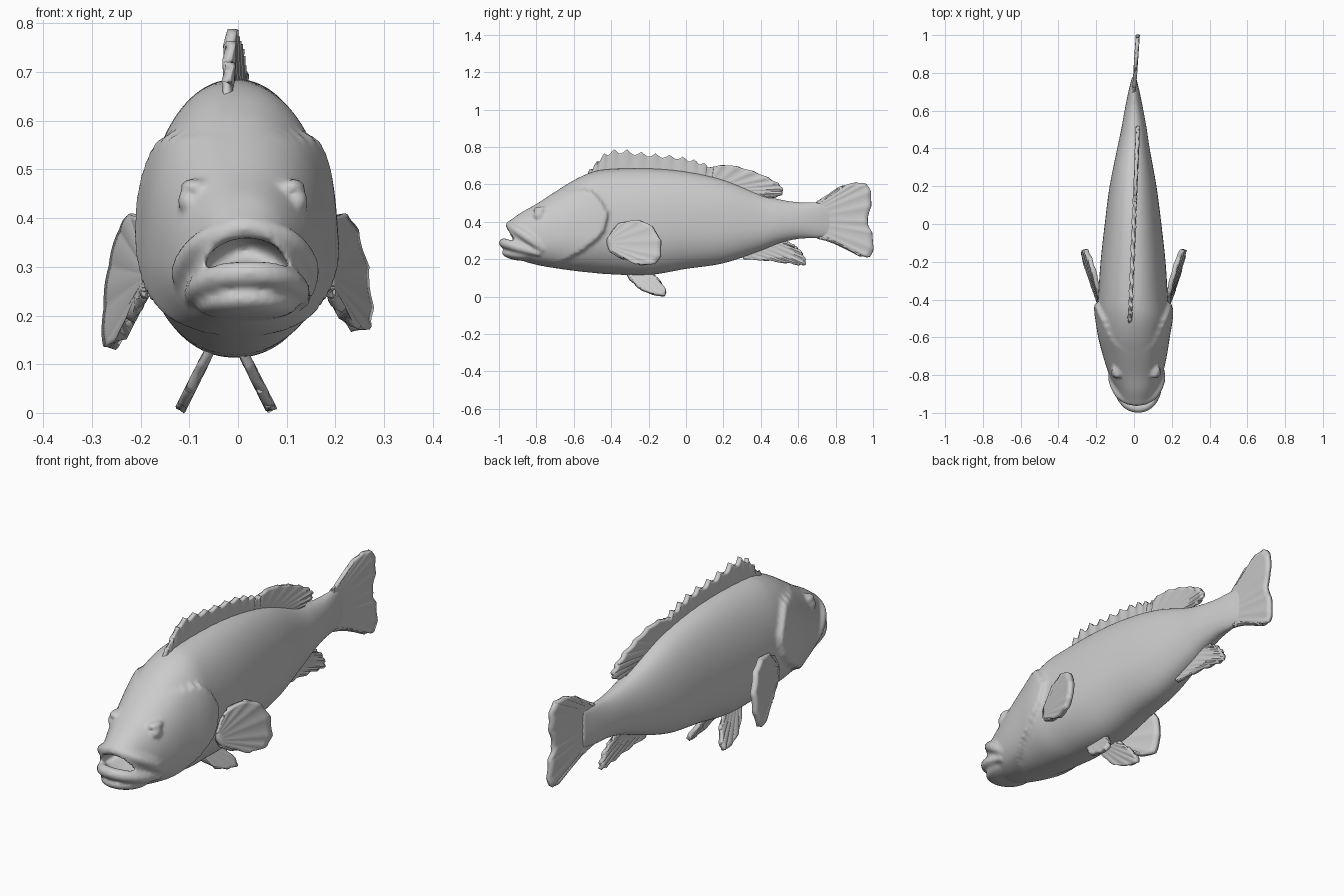
import bpy, bmesh, math
from mathutils import Vector

if "Cube" in bpy.data.objects:
    bpy.data.objects.remove(bpy.data.objects["Cube"], do_unlink=True)

grey = bpy.data.materials.new("plain grey")
grey.use_nodes = True
GREY = (0.6, 0.6, 0.6, 1)
grey.diffuse_color = GREY
grey.node_tree.nodes["Principled BSDF"].inputs["Base Color"].default_value = GREY


def spline(points, n):
    """Catmull-Rom curve through points, sampled n + 1 times."""
    p = [Vector(q) for q in points]
    p = [p[0] * 2 - p[1]] + p + [p[-1] * 2 - p[-2]]
    out = []
    for k in range(n + 1):
        s = k / n * (len(p) - 3)
        i = min(int(s), len(p) - 4)
        t = s - i
        a, b, c, d = p[i:i + 4]
        out.append(b + (c - a) * (t / 2) + (a * 2 - b * 5 + c * 4 - d) * (t * t / 2)
                   + (b * 3 - a - c * 3 + d) * (t ** 3 / 2))
    return out


def finish(name, bm):
    bmesh.ops.recalc_face_normals(bm, faces=bm.faces)
    me = bpy.data.meshes.new(name)
    bm.to_mesh(me)
    bm.free()
    ob = bpy.data.objects.new(name, me)
    bpy.context.collection.objects.link(ob)
    me.materials.append(grey)
    return ob


def select(*obs):
    bpy.ops.object.select_all(action='DESELECT')
    for ob in obs:
        ob.select_set(True)
    bpy.context.view_layer.objects.active = obs[0]


def grid_faces(bm, rows, closed=False):
    for r, s in zip(rows, rows[1:]):
        for j in range(len(r) - (not closed)):
            k = (j + 1) % len(r)
            bm.faces.new((r[j], r[k], s[k], s[j]))


def ball(name, centre, size, bend=0):
    """Ellipsoid, optionally drooping at its sides."""
    bm = bmesh.new()
    bmesh.ops.create_uvsphere(bm, u_segments=32, v_segments=20, radius=1)
    for v in bm.verts:
        v.co = Vector([c * s for c, s in zip(v.co, size)])
        v.co.z -= bend * v.co.x ** 2
        v.co += Vector(centre)
    return finish(name, bm)


def tube(name, points, radii):
    """Round tube of varying thickness, closed at both ends."""
    path = spline([(*p, r) for p, r in zip(points, radii)], 40)
    bm = bmesh.new()
    rows = []
    for i, q in enumerate(path):
        a, b = path[max(i - 1, 0)].xyz, path[min(i + 1, 40)].xyz
        side = (b - a).cross(Vector((0, 0, 1))).normalized()
        up = side.cross(b - a).normalized()
        rows.append([bm.verts.new(q.xyz + (side * math.cos(t) + up * math.sin(t)) * q[3])
                     for t in (j * math.tau / 14 for j in range(14))])
    grid_faces(bm, rows, True)
    bm.faces.new(rows[0])
    bm.faces.new(rows[-1])
    return finish(name, bm)


# Body stations: y, top, bottom, half width, sideways offset
stations = [(-.96, .395, .32, .045, .015), (-.93, .415, .24, .085, .015), (-.88, .45, .195, .108, .015),
            (-.8, .495, .17, .138, .01), (-.7, .56, .152, .163, .005), (-.6, .622, .138, .18, 0),
            (-.5, .666, .127, .188, 0), (-.4, .682, .119, .185, -.005), (-.2, .685, .115, .172, -.005),
            (0, .668, .148, .15, -.005), (.2, .625, .178, .124, -.005), (.4, .548, .245, .086, -.003),
            (.5, .52, .285, .068, 0), (.6, .505, .308, .05, 0), (.7, .505, .312, .03, 0), (.78, .5, .32, .01, 0)]
bm = bmesh.new()
rows = []
for y, top, bottom, w, cx in spline(stations, 220):
    mid = bottom + (top - bottom) * .42
    row = []
    for j in range(72):
        t = j * math.tau / 72
        c, s = math.cos(t), math.sin(t)
        x = math.copysign(abs(c) ** .93, c) * w
        z = mid + math.copysign(abs(s) ** .93, s) * ((top - mid) if s > 0 else (mid - bottom))
        # Raised gill cover with a sharp, rounded rear edge
        edge = -.42 - .1 * ((z - .42) / .15) ** 2 - y
        if edge > 0 and z < .57:
            x += math.copysign(.024 * math.exp(-edge / .16) * min(1, abs(c) * 1.5), c)
        row.append(bm.verts.new((x + cx, y, z)))
    rows.append(row)
grid_faces(bm, rows, True)
bm.faces.new(rows[0])
bm.faces.new(rows[-1])
body = finish("body", bm)

# Open mouth cavity
cavity = ball("mouth_cutter", (.017, -.96, .333), (.098, .17, .042), 6)
cavity.hide_render = True
cut = body.modifiers.new("mouth", 'BOOLEAN')
cut.object = cavity
cut.operation = 'DIFFERENCE'
select(body)
bpy.ops.object.convert(target='MESH')
bpy.data.objects.remove(cavity, do_unlink=True)

# Lips, jaw and eyes, fused into the body
upper_lip = tube("upper_lip",
                 [(-.112, -.76, .245), (-.108, -.83, .3), (-.068, -.91, .352), (.015, -.942, .38),
                  (.098, -.91, .357), (.138, -.83, .305), (.142, -.76, .25)],
                 [.018, .027, .024, .022, .024, .027, .018])
lower_lip = tube("lower_lip",
                 [(-.1, -.78, .225), (-.08, -.89, .258), (-.035, -.955, .28), (.022, -.974, .286),
                  (.079, -.955, .281), (.12, -.89, .26), (.135, -.78, .228)],
                 [.014, .024, .026, .026, .026, .024, .014])
jaw = ball("lower_jaw", (.018, -.85, .235), (.105, .135, .045), 1)
eyes = [ball("eye", (.01 + s * .112, -.785, .435), (.022, .03, .026)) for s in (-1, 1)]
brows = [ball("brow", (.01 + s * .098, -.775, .465), (.03, .042, .016)) for s in (-1, 1)]
select(body, upper_lip, lower_lip, jaw, *eyes, *brows)
bpy.ops.object.join()
fuse = body.modifiers.new("fuse", 'REMESH')
fuse.mode = 'VOXEL'
fuse.voxel_size = .009
fuse.use_smooth_shade = True
soften = body.modifiers.new("soften", 'SMOOTH')
soften.factor = .5
soften.iterations = 3


def fin(name, root, tip, place, rays=8, ripple=.003, scallop=.03, thick=.018):
    """Webbed fin between a root line and a tip line, both given as (y, z)."""
    n, m = rays * 8, 10
    bm = bmesh.new()
    rows = []
    for i, (a, b) in enumerate(zip(spline(root, n), spline(tip, n))):
        wave = abs(math.sin(math.pi * rays * i / n))
        b = a.lerp(b, 1 - scallop * wave)
        row = []
        for j in range(m + 1):
            y, z = a.lerp(b, j / m)
            row.append(bm.verts.new((place(y, z) + ripple * (1 - 2 * wave) * j / m, y, z)))
        rows.append(row)
    grid_faces(bm, rows)
    ob = finish(name, bm)
    web = ob.modifiers.new("thickness", 'SOLIDIFY')
    web.thickness = thick
    web.offset = 0
    select(ob)
    bpy.ops.object.shade_smooth_by_angle(angle=math.radians(50))
    return ob


def along_back(y, z):
    return -.02 + .04 * (y + .5)


# Dorsal fins: spiny front part and soft rear part
fin("spiny_dorsal_fin", [(-.53, .64), (-.4, .66), (-.2, .665), (0, .65), (.14, .62)],
    [(-.51, .675), (-.4, .785), (-.2, .768), (0, .745), (.15, .695)], along_back, 11, .004, .2, .02)
fin("soft_dorsal_fin", [(.1, .62), (.2, .6), (.3, .57), (.4, .53)],
    [(.11, .69), (.23, .703), (.36, .67), (.47, .62), (.52, .575), (.5, .54), (.41, .53)], along_back, 9)

# Tail and anal fins
fin("tail_fin", [(.68, .495), (.7, .45), (.7, .37), (.68, .32)],
    [(.76, .525), (.84, .59), (.93, .608), (.98, .585), (.992, .5), (.972, .4), (.998, .33), (.998, .23),
     (.95, .215), (.86, .265), (.75, .31)], lambda y, z: .02 * max(0, (y - .7) / .3), 12, .002, .01)
fin("anal_fin", [(.3, .22), (.37, .25), (.45, .29), (.5, .31)],
    [(.31, .2), (.45, .192), (.58, .176), (.64, .172), (.635, .21), (.6, .255), (.54, .288)],
    lambda y, z: 0, 8)

# Paired fins, with the right pair hanging slightly lower
for side, word in ((1, "left"), (-1, "right")):
    drop = 0 if side > 0 else .4
    fin(word + "_pectoral_fin", [(-.42, .31), (-.42, .28), (-.41, .25)],
        [(-.39, .36), (-.34, .395), (-.25, .407), (-.18, .375), (-.135, .3), (-.135, .215),
         (-.17, .175 - .1 * drop), (-.25, .172 - .05 * drop), (-.34, .21), (-.39, .245)],
        lambda y, z: side * (.187 + .27 * (y + .4) - .12 * (z - .28)), 9, .002, .02, .024)
    fin(word + "_pelvic_fin", [(-.32, .13), (-.27, .135), (-.2, .135)],
        [(-.3, .095), (-.24, .04), (-.17, .012), (-.115, .005), (-.108, .03), (-.14, .08), (-.18, .115)],
        lambda y, z: -.025 + side * (.042 + .5 * (.11 - z)), 6, .002, .02, .02)
